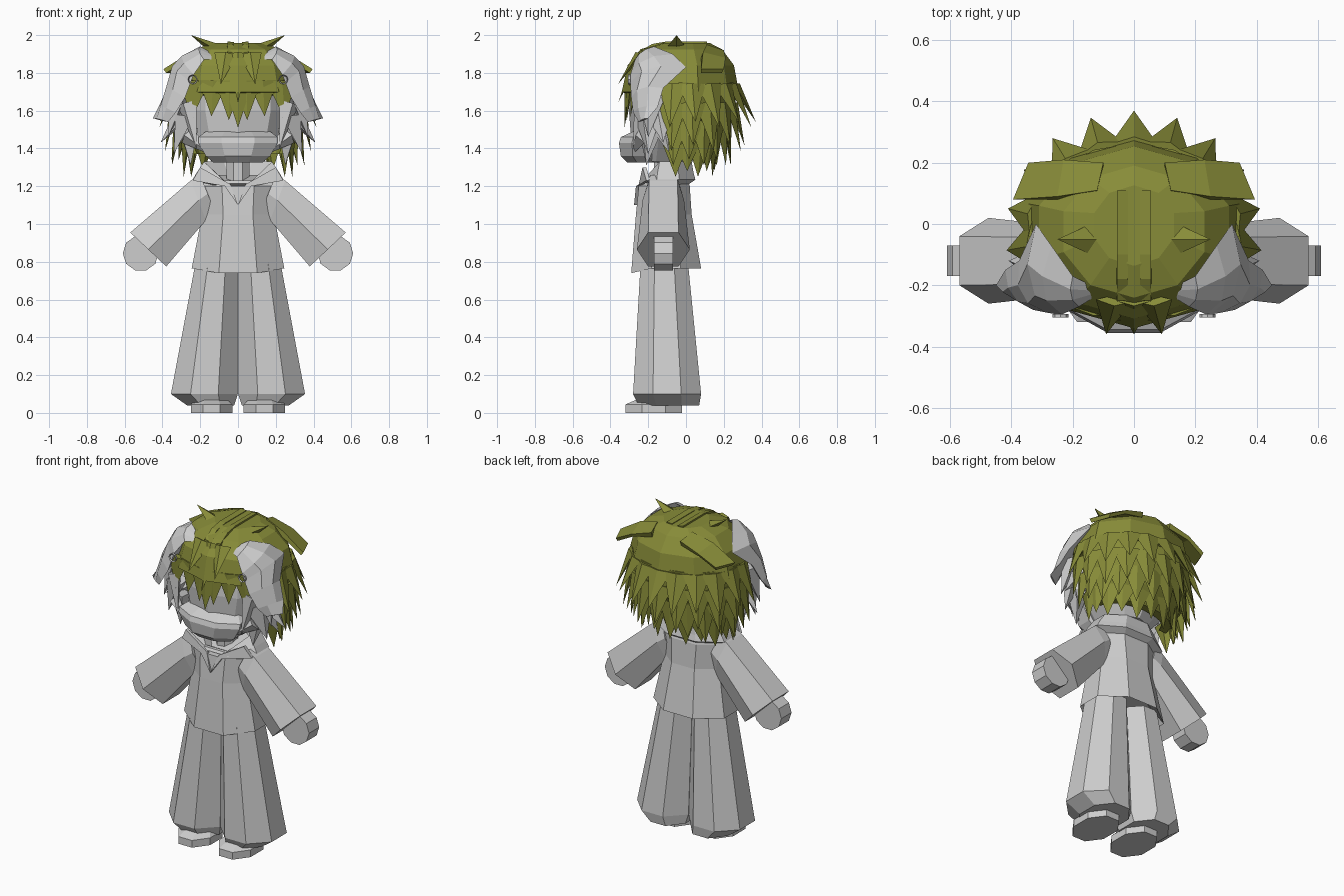
import bpy
import bmesh
from math import sin, cos, pi, radians
from mathutils import Vector

default_cube = bpy.data.objects.get("Cube")
if default_cube:
    bpy.data.objects.remove(default_cube)


def make_material(name, colour):
    material = bpy.data.materials.new(name)
    material.use_nodes = True
    material.diffuse_color = colour
    material.node_tree.nodes["Principled BSDF"].inputs["Base Color"].default_value = colour
    return material


GREY = make_material("light grey", (0.61, 0.61, 0.61, 1))
OLIVE = make_material("olive green", (0.245, 0.262, 0.04, 1))


def build(name, points, faces, material, mirrored=False):
    """Flat shaded mesh, optionally mirrored to the other side."""
    mesh = bpy.data.meshes.new(name)
    mesh.from_pydata([tuple(p) for p in points], [], faces)
    bm = bmesh.new()
    bm.from_mesh(mesh)
    bmesh.ops.recalc_face_normals(bm, faces=bm.faces[:])
    bm.to_mesh(mesh)
    bm.free()
    mesh.materials.append(material)
    obj = bpy.data.objects.new(name, mesh)
    bpy.context.collection.objects.link(obj)
    if mirrored:
        mirror = obj.modifiers.new("Mirror", 'MIRROR')
        mirror.use_mirror_merge = False
    return obj


def loft(name, rings, material, mirrored=False, capped=True):
    """Skin a row of rings that have equal point counts."""
    n = len(rings[0])
    points = [p for ring in rings for p in ring]
    faces = []
    for r in range(len(rings) - 1):
        for i in range(n):
            j = (i + 1) % n
            faces.append((r * n + i, r * n + j, (r + 1) * n + j, (r + 1) * n + i))
    if capped:
        faces.append(tuple(range(n)))
        faces.append(tuple(range(len(points) - n, len(points))))
    return build(name, points, faces, material, mirrored)


def oval(z, half_width, front, back, sides=8, centre=0.0, dip=0.0):
    """Horizontal polygon ring fitted to the extents; dip lowers its front edge."""
    grow = 1 / cos(pi / sides)
    middle, depth = (front + back) / 2, (back - front) / 2
    angles = [(i + 0.5) * 2 * pi / sides for i in range(sides)]
    return [(centre + half_width * grow * cos(a), middle + depth * grow * sin(a),
             z - dip * (sin(a) < -.8)) for a in angles]


def spikes(name, items, material, mirrored=False):
    """Four sided tufts, each given as (base, tip, half width, outward, thickness)."""
    points, faces = [], []
    for base, tip, width, outward, thick in items:
        base, tip, outward = Vector(base), Vector(tip), Vector(outward).normalized()
        side = (tip - base).cross(outward).normalized() * width
        k = len(points)
        points += [base - side, base + outward * thick, base + side,
                   base - outward * thick, tip]
        faces += [(k + i, k + (i + 1) % 4, k + 4) for i in range(4)]
        faces.append((k, k + 1, k + 2, k + 3))
    return build(name, points, faces, material, mirrored)


# Shoes
loft("shoes", [oval(0, .11, -.32, -.02, 8, .14), oval(.045, .11, -.32, -.02, 8, .14),
               oval(.075, .08, -.25, -.04, 8, .14), oval(.12, .07, -.2, -.04, 8, .15)],
     GREY, True)

# Wide trousers
loft("trouser_legs", [oval(.04, .125, -.25, .07, 8, .145), oval(.1, .177, -.28, .08, 8, .178),
                      oval(.8, .112, -.24, .01, 8, .112)], GREY, True)

# Jacket body with flared hem
loft("jacket", [oval(.85, .18, -.22, 0), oval(.765, .245, -.29, .08, dip=.025),
                oval(1.05, .19, -.265, .03), oval(1.2, .205, -.25, .02),
                oval(1.26, .2, -.21, 0, dip=.06)], GREY)

# Open collar and lapels
loft("collar", [oval(1.2, .17, -.2, 0), oval(1.235, .24, -.24, .05, dip=.02),
                oval(1.27, .22, -.23, .04, dip=.04), oval(1.33, .18, -.21, .03, dip=.1),
                oval(1.25, .12, -.17, 0, dip=.04)], GREY)
for name, x in (("left_lapel", 1), ("right_lapel", -1)):
    flap = [(.2 * x, -.23, 1.3), (.04 * x, -.25, 1.21), (0, -.275, 1.1), (.07 * x, -.265, 1.2),
            (.24 * x, -.21, 1.23)]
    loft(name, [flap, [(px, y + .02, z) for px, y, z in flap]], GREY)
loft("neck", [oval(1.18, .06, -.17, -.05), oval(1.4, .06, -.17, -.05)], GREY)


# Sleeves and hands
def sleeve_ring(top, low, narrow, wide):
    (tx, tz), (lx, lz), y = top, low, -.12
    mx, mz = (tx + lx) / 2, (tz + lz) / 2
    return [(tx, y - narrow, tz), (tx, y + narrow, tz), (mx, y + wide, mz),
            (lx, y + narrow, lz), (lx, y - narrow, lz), (mx, y - wide, mz)]


loft("sleeves", [sleeve_ring((.2, 1.26), (.12, 1.06), .07, .1),
                 sleeve_ring((.25, 1.23), (.17, 1.02), .075, .11),
                 sleeve_ring((.57, .955), (.38, .775), .08, .14)], GREY, True)
hand = [(.515 + .095 * cos(i * pi / 5), .845 + .095 * sin(i * pi / 5)) for i in range(10)]
loft("hands", [[(x, y, z) for x, z in hand] for y in (-.17, -.07)], GREY, True)

# Head and muzzle
loft("head", [oval(1.33, .14, -.26, .04, 10), oval(1.45, .24, -.28, .12, 10),
              oval(1.6, .28, -.29, .18, 10), oval(1.78, .28, -.27, .18, 10)], GREY)
loft("muzzle", [oval(1.325, .13, -.31, -.14), oval(1.36, .17, -.345, -.13),
                oval(1.43, .21, -.355, -.12), oval(1.46, .21, -.345, -.12),
                oval(1.49, .17, -.28, -.14)], GREY)

# Hair cap
loft("hair_cap", [oval(1.958, .13, -.13, .12, 10), oval(1.925, .23, -.23, .18, 10),
                  oval(1.84, .31, -.295, .24, 10), oval(1.7, .345, -.325, .265, 10),
                  oval(1.68, .28, -.28, .2, 10)], OLIVE)

# Hair shell behind the face
shell = []
for z, width, back in ((1.75, .345, .265), (1.58, .35, .26), (1.46, .32, .2), (1.37, .27, .13)):
    outer = [(width * cos(pi * i / 8), -.04 + (back + .04) * sin(pi * i / 8), z)
             for i in range(9)]
    shell.append(outer + [(x * .8, -.04 + (y + .04) * .7, z) for x, y, _ in reversed(outer)])
loft("back_hair", shell, OLIVE)

# Layered rows of hair spikes
rows = []
for count, z, width, depth, tip_z, tip_width, tip_depth in (
        (11, 1.74, .33, .29, 1.51, .42, .4), (11, 1.64, .34, .28, 1.385, .39, .34),
        (12, 1.54, .32, .25, 1.31, .355, .27), (11, 1.45, .28, .19, 1.25, .29, .18)):
    for i in range(count):
        a = radians(-8 + 196 * i / (count - 1))
        drop = .03 * (i % 2)
        rows.append(((width * cos(a), -.03 + depth * sin(a), z),
                     (tip_width * cos(a), -.03 + tip_depth * sin(a), tip_z + drop),
                     .078, (cos(a), sin(a), .2), .025))
spikes("hair_spikes", rows, OLIVE)

# Fringe over the forehead
fringe = [((x, -.305 + abs(x) * .2, 1.76), (x * 1.08, -.325 + abs(x) * .25, tip), .08,
           (x, -1, 0), .02)
          for x, tip in ((0, 1.51), (-.045, 1.55), (.045, 1.55), (-.13, 1.57), (.13, 1.57),
                         (-.23, 1.55), (.23, 1.55))]
fringe += [((x, -.25, 1.9), (x * 1.4, -.36, tip), .06, (0, -1, .6), .02)
           for x, tip in ((0, 1.64), (-.065, 1.74), (.065, 1.74))]
spikes("fringe", fringe, OLIVE)

# Parting ridges on the crown
loft("crown_ridges", [[(.02, y, z - .03), (.02, y, z), (.055, y, z + .005), (.06, y, z - .03)]
                      for y, z in ((.11, 1.962), (-.1, 1.962), (-.18, 1.948), (-.25, 1.905))],
     OLIVE, True)

# Upright tufts and swept side locks
spikes("crown_tufts", [((.13, -.05, 1.93), (.25, -.05, 2.0), .055, (-.3, 0, 1), .03)],
       OLIVE, True)
loft("side_locks", [[(.12, .11, 1.95), (.1, .2, 1.92), (.1, .19, 1.89), (.12, .1, 1.9)],
                    [(.25, .09, 1.91), (.23, .21, 1.88), (.23, .2, 1.86), (.25, .08, 1.88)],
                    [(.395, .08, 1.82), (.345, .2, 1.82), (.34, .19, 1.8), (.38, .08, 1.8)]],
     OLIVE, True)

# Drooping ears
ear = []
for back, front, bulge in (((.13, -.205, 1.9), (.115, -.23, 1.87), .01),
                           ((.2, -.17, 1.94), (.18, -.27, 1.87), .02),
                           ((.27, -.07, 1.9), (.235, -.295, 1.79), .055),
                           ((.32, .0, 1.83), (.25, -.295, 1.75), .07),
                           ((.375, -.12, 1.72), (.28, -.29, 1.67), .05),
                           ((.42, -.15, 1.62), (.33, -.28, 1.59), .03),
                           ((.45, -.2, 1.56), (.37, -.25, 1.54), .01)):
    back, front = Vector(back), Vector(front)
    out = Vector((.75, -.4, .5)) * bulge
    ear.append([back, back.lerp(front, .35) + out, back.lerp(front, .7) + out, front,
                back.lerp(front, .5) - out * .5])
loft("drooping_ears", ear, GREY, True)

# Small ear rings
ring = []
for i in range(8):
    a = i * pi / 4
    ring.append([(.24 + r * cos(a), -.3 + d, 1.765 + r * sin(a))
                 for r, d in ((.02, 0), (.026, .006), (.026, -.006))])
loft("ear_rings", ring + ring[:1], GREY, True, False)

# Cheek fur
spikes("cheek_fur", [
    ((.31, -.18, 1.68), (.37, -.2, 1.46), .08, (1, -.4, 0), .06),
    ((.29, -.14, 1.58), (.41, -.12, 1.43), .07, (1, -.2, .4), .05),
    ((.28, -.2, 1.58), (.34, -.2, 1.37), .09, (1, -.6, 0), .06),
    ((.27, -.24, 1.64), (.22, -.28, 1.4), .06, (.6, -1, 0), .04),
    ((.27, -.23, 1.47), (.13, -.29, 1.36), .05, (.4, -1, 0), .04),
    ((.26, -.19, 1.5), (.25, -.21, 1.31), .08, (1, -.8, 0), .06),
    ((.29, -.12, 1.52), (.34, -.09, 1.38), .07, (1, 0, 0), .05)], GREY, True)
